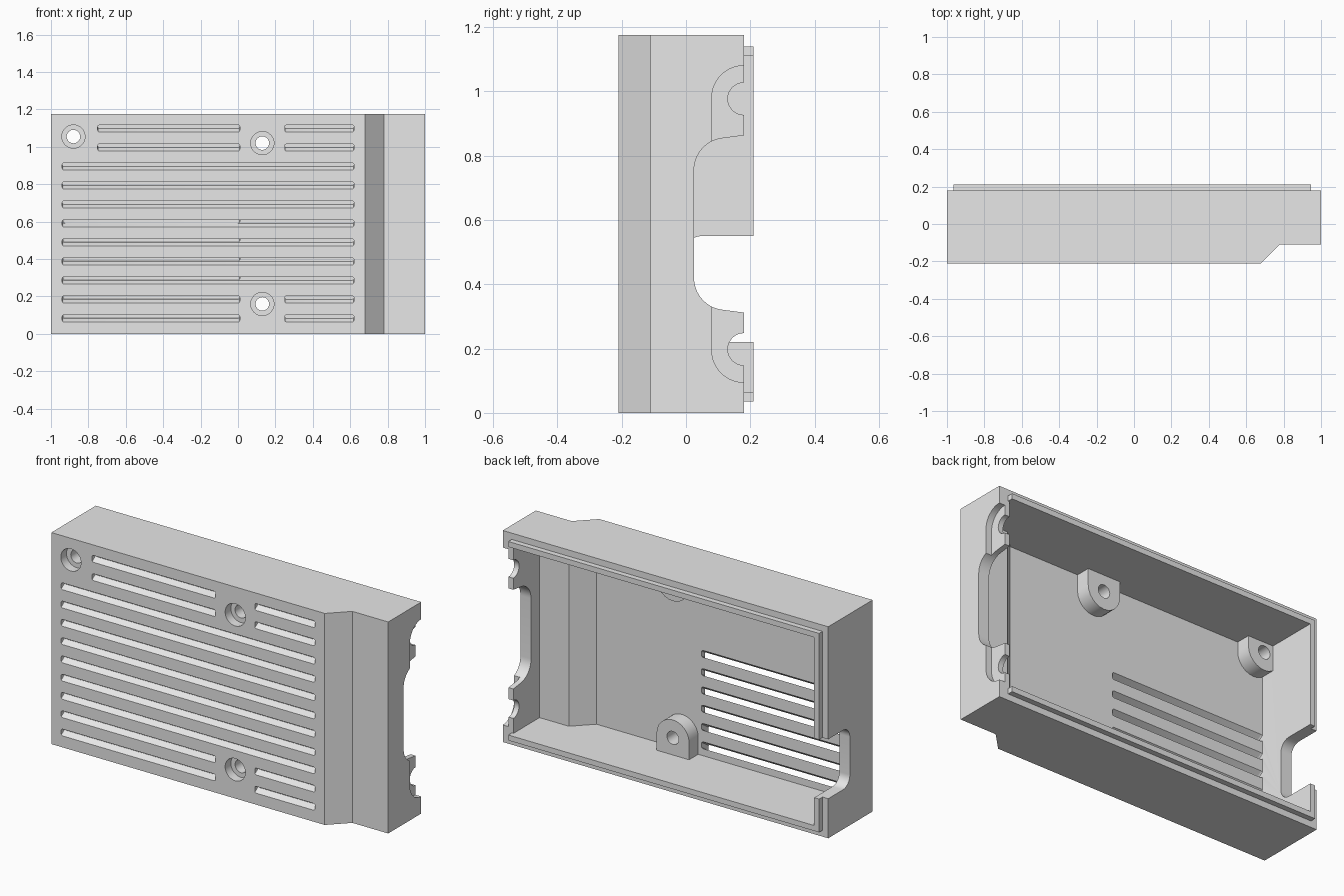
import bpy, bmesh, math
from mathutils import Vector

cube = bpy.data.objects.get("Cube")
if cube:
    bpy.data.objects.remove(cube, do_unlink=True)

HEIGHT, WALL = 1.175, 0.065
FRONT, BACK, INNER = -0.21, 0.18, -0.15

grey = bpy.data.materials.new("plain grey")
grey.use_nodes = True
grey.diffuse_color = (0.8, 0.8, 0.8, 1)
grey.node_tree.nodes["Principled BSDF"].inputs["Base Color"].default_value = (0.8, 0.8, 0.8, 1)


def prisms(name, profiles, axis, a, b, shift=0):
    """Extrude flat profiles along an axis; shift moves the far end sideways."""
    def place(p, q, t):
        return {"x": (t, p, q), "y": (p, t, q), "z": (p, q, t)}[axis]
    bm = bmesh.new()
    for pts in profiles:
        near = [bm.verts.new(place(p, q, a)) for p, q in pts]
        far = [bm.verts.new(place(p, q + shift, b)) for p, q in pts]
        bm.faces.new(near)
        bm.faces.new(far[::-1])
        for i in range(len(pts)):
            j = (i + 1) % len(pts)
            bm.faces.new((near[j], near[i], far[i], far[j]))
    bmesh.ops.recalc_face_normals(bm, faces=bm.faces)
    mesh = bpy.data.meshes.new(name)
    bm.to_mesh(mesh)
    bm.free()
    mesh.materials.append(grey)
    obj = bpy.data.objects.new(name, mesh)
    bpy.context.collection.objects.link(obj)
    return obj


def rect(p0, p1, q0, q1):
    return [(p0, q0), (p1, q0), (p1, q1), (p0, q1)]


def arc(cp, cq, r, start, end, steps=12):
    angles = [math.radians(start + (end - start) * i / steps) for i in range(steps + 1)]
    return [(cp + r * math.cos(t), cq + r * math.sin(t)) for t in angles]


def circle(cp, cq, r):
    return arc(cp, cq, r, 0, 360, 40)[:-1]


def slot(x0, x1, z, r=0.01, half=0.019):
    """Long thin opening with slightly rounded corners."""
    return (arc(x1 - r, z + half - r, r, 0, 90, 3) + arc(x0 + r, z + half - r, r, 90, 180, 3)
            + arc(x0 + r, z - half + r, r, 180, 270, 3) + arc(x1 - r, z - half + r, r, 270, 360, 3))


def mirrored(half):
    """Complete a profile by reflecting it about mid height."""
    return half + [(p, HEIGHT - q) for p, q in reversed(half)]


def combine(target, tool, operation):
    mod = target.modifiers.new("combine", "BOOLEAN")
    mod.operation, mod.solver, mod.object = operation, "EXACT", tool
    bpy.context.view_layer.update()
    graph = bpy.context.evaluated_depsgraph_get()
    result = bpy.data.meshes.new_from_object(target.evaluated_get(graph))
    target.modifiers.clear()
    target.data = result
    bpy.data.objects.remove(tool, do_unlink=True)


def cut(name, *args, **kw):
    combine(shell, prisms(name, *args, **kw), "DIFFERENCE")


def add(name, *args):
    combine(shell, prisms(name, *args), "UNION")


# Outer shell with the stepped front
outline = [(-1, FRONT), (0.68, FRONT), (0.78, -0.11), (1, -0.11), (1, BACK), (-1, BACK)]
shell = prisms("enclosure_shell", [outline], "z", 0, HEIGHT)

# Rim lip, then the hollow inside
add("lip", [rect(-0.965, 0.945, 0.035, HEIGHT - 0.035)], "y", 0.1, 0.21)
cavity = [(-1 + WALL, INNER), (0.655, INNER), (0.755, -0.05), (1 - WALL, -0.05),
          (1 - WALL, 0.3), (-1 + WALL, 0.3)]
cut("cavity", [cavity], "z", WALL, HEIGHT - WALL)
cut("lip_gap", [rect(0.9, 0.97, WALL, HEIGHT - WALL)], "y", BACK, 0.3)

# Screw bosses, rounded on one side and joined to the nearest wall
screws = [(-0.88, 1.055), (0.13, 1.02), (0.13, 0.16)]
for x, z in screws:
    if z > 0.5:
        boss = arc(x, z, 0.1, 180, 360) + [(x + 0.1, 1.14), (x - 0.1, 1.14)]
    else:
        boss = arc(x, z, 0.1, 0, 180) + [(x - 0.1, 0.035), (x + 0.1, 0.035)]
    add("boss", [boss], "y", -0.18, -0.07)

# Screw holes with counterbores
cut("holes", [circle(x, z, 0.036) for x, z in screws], "y", -0.3, 0)
cut("counterbores", [circle(x, z, 0.062) for x, z in screws], "y", -0.3, -0.16)

# Vent grooves: blind everywhere, slanted through the lower right half
rows = [0.082 + 0.1015 * i for i in range(11)]
grooves = []
for i, z in enumerate(rows):
    if i < 2 or i > 8:
        grooves += [slot(-0.94 if i < 2 else -0.75, 0.01, z), slot(0.25, 0.62, z)]
    else:
        grooves.append(slot(-0.94, 0.62, z))
cut("blind_grooves", grooves, "y", FRONT - 0.001, FRONT + 0.03, shift=0.02)
cut("through_vents", [slot(-WALL * 14.4, 0.01, z) for z in rows[:6]], "y",
    FRONT - 0.001, INNER + 0.001, shift=0.042)

# Connector openings in the left end wall
opening = mirrored([(0.3, 0.863), (BACK, 0.863)] + arc(0.125, 0.755, 0.1, 100, 180))
cut("port_opening", [opening], "x", 0.9, 1.1)
recess = mirrored([(0.3, 1.08)] + arc(BACK, 0.98, 0.1, 90, 180))
cut("port_recess", [recess], "x", 0.965, 1.1)
cut("port_screw_notches", [circle(BACK, z, 0.05) for z in (0.977, HEIGHT - 0.977)], "x", 0.9, 1.1)

# Cable notch in the right end wall
notch = ([(0.3, 0.22)] + arc(0.05, 0.28, 0.06, 270, 180) + arc(0.05, 0.49, 0.06, 180, 90)
         + [(0.3, 0.55)])
cut("cable_notch", [notch], "x", -1.1, -0.9)

# Smooth the round walls, keep the edges sharp
bpy.ops.object.select_all(action="DESELECT")
shell.select_set(True)
bpy.context.view_layer.objects.active = shell
bpy.ops.object.shade_smooth_by_angle(angle=math.radians(30))
